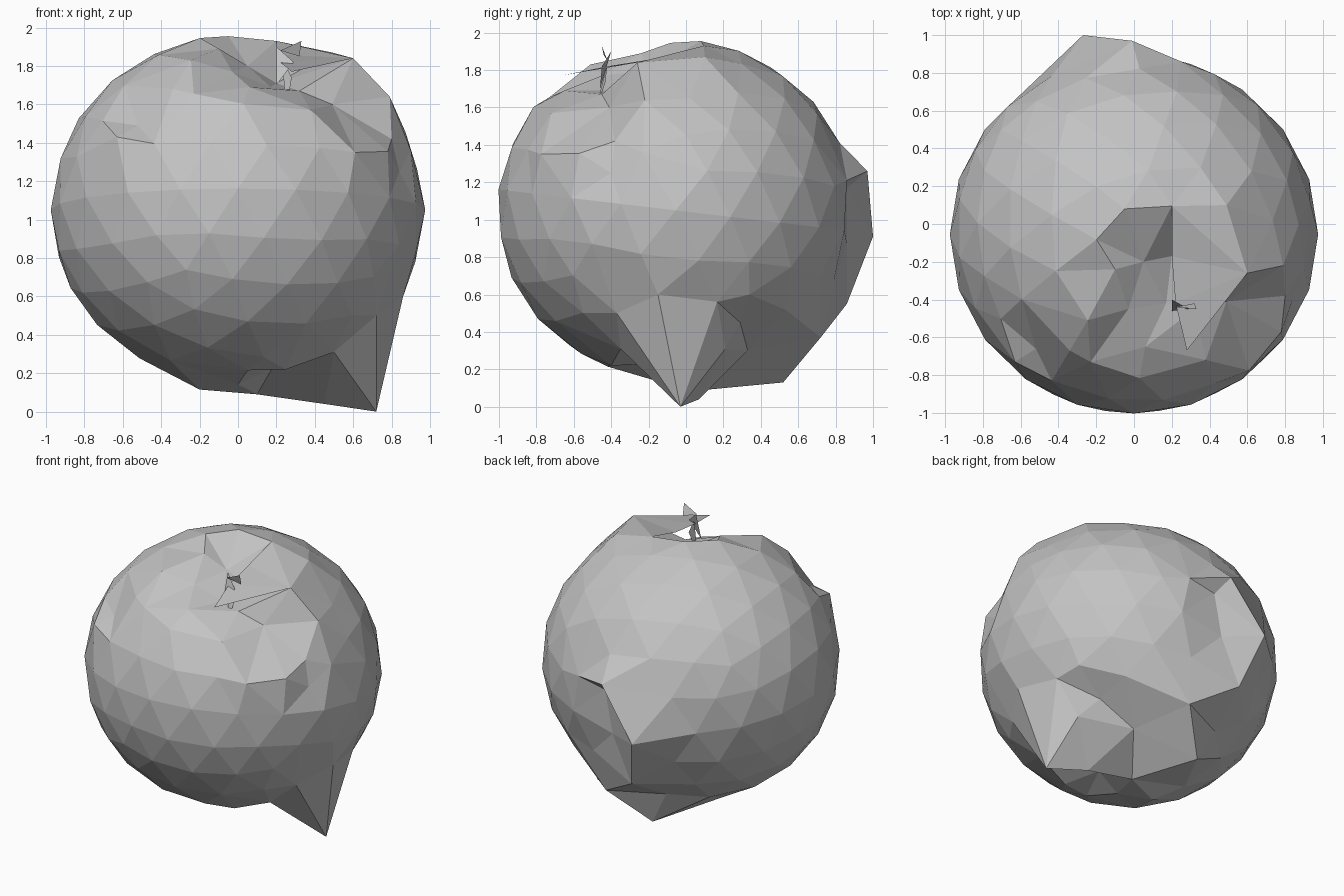
import bpy
import bmesh
from math import radians
from mathutils import Vector, Matrix

default_cube = bpy.data.objects.get("Cube")
if default_cube:
    bpy.data.objects.remove(default_cube, do_unlink=True)

CENTRE = Vector((0, -0.055, 1.05))
RADII = Vector((0.975, 0.955, 0.915))
CLEARANCE = 0.19

# One plain grey for everything
grey = bpy.data.materials.new("stone_grey")
grey.use_nodes = True
colour = (0.55, 0.55, 0.55, 1)
grey.diffuse_color = colour
grey.node_tree.nodes["Principled BSDF"].inputs["Base Color"].default_value = colour


def add_object(name, bm):
    """Turn a bmesh into a flat shaded grey object."""
    mesh = bpy.data.meshes.new(name)
    bm.to_mesh(mesh)
    bm.free()
    mesh.materials.append(grey)
    obj = bpy.data.objects.new(name, mesh)
    bpy.context.scene.collection.objects.link(obj)
    return obj


def add_sheet(name, points):
    """A thin fan of triangles around the first point."""
    bm = bmesh.new()
    verts = [bm.verts.new(p) for p in points]
    for second, third in zip(verts[1:], verts[2:]):
        bm.faces.new((verts[0], second, third))
    add_object(name, bm)


def direction(point):
    return (Vector(point) - CENTRE).normalized()


def ball_points():
    """Evenly spread points of the undamaged, slightly flattened ball."""
    bm = bmesh.new()
    bmesh.ops.create_icosphere(bm, subdivisions=3, radius=1,
                               matrix=Matrix.Rotation(radians(-7), 4, "X"))
    points = [CENTRE + v.co * RADII for v in bm.verts]
    bm.free()
    return points


def add_crumpled_ball(name, dents, pulled):
    """Swap ball points for dents, skin all by direction, then pull out the tips."""
    swaps = [(direction(p), p) for p in dents]
    swaps += [(direction(root), tip) for root, tip in pulled]
    kept = [(direction(p), p) for p in ball_points()
            if all((direction(p) - d).length > CLEARANCE for d, _ in swaps)]
    bm = bmesh.new()
    places = {bm.verts.new(d): place for d, place in kept + swaps}
    bmesh.ops.convex_hull(bm, input=bm.verts[:])
    bmesh.ops.triangulate(bm, faces=bm.faces[:])
    bmesh.ops.recalc_face_normals(bm, faces=bm.faces[:])
    for vert, place in places.items():
        vert.co = place
    add_object(name, bm)


# Twin spike under the left side: root on the ball, then tip
spike_tips = [
    ((0.73, -0.08, 0.36), (0.72, -0.03, 0)),
    ((0.47, 0, 0.2), (0.45, 0.07, 0.04)),
]
spike_base = [
    (0.72, -0.37, 0.5), (0.5, -0.35, 0.31), (0.86, -0.15, 0.6),
    (0.65, 0.21, 0.31),
]

# Crumpled underside with a pit behind the spike
underside = [
    (0.1, 0.1, 0.09), (0.05, -0.42, 0.215), (0.25, -0.4, 0.22),
    (-0.2, -0.05, 0.115), (0.18, -0.14, 0.23), (0.28, 0.33, 0.3),
    (-0.1, 0.52, 0.13), (0.13, 0.72, 0.37), (0.53, 0.29, 0.45),
    (0.75, 0.34, 0.6),
]

# Raised fold on the back
back_fold = [
    (-0.27, 1, 0.91), (-0.01, 0.97, 1.26), (-0.02, 0.86, 0.87),
    (0.04, 0.86, 1.17), (-0.17, 0.86, 0.55), (0.25, 0.86, 1.21),
    (0.18, 0.79, 0.67),
]

# Hollow near the top: upper rim, floor, lower rim
top_hollow = [
    (-0.05, 0.08, 1.955), (0.2, 0.095, 1.93), (0.49, 0.1, 1.87),
    (-0.1, -0.24, 1.89), (-0.245, -0.51, 1.83), (-0.23, -0.73, 1.655),
    (0.05, -0.2, 1.8), (-0.03, -0.45, 1.77),
    (0.2, -0.17, 1.71), (0.17, -0.42, 1.69), (0.06, -0.65, 1.69),
]

# Valley running from the hollow down the left side
side_valley = [
    (0.6, -0.26, 1.84), (0.79, -0.22, 1.64), (0.9, -0.23, 1.36),
    (0.32, -0.45, 1.67), (0.49, -0.41, 1.6), (0.8, -0.38, 1.42),
    (0.84, -0.4, 1.25), (0.38, -0.72, 1.57), (0.61, -0.775, 1.35),
    (0.78, -0.57, 1.355),
]

# Small crease on the right of the front
front_crease = [(-0.63, -0.73, 1.43), (-0.52, -0.66, 1.49), (-0.34, -0.67, 1.68)]

add_crumpled_ball("crumpled_ball", spike_base + underside + back_fold
                  + top_hollow + side_valley + front_crease, spike_tips)

# Loose flap over the hollow
add_sheet("top_flap", [
    (0.6, -0.26, 1.84), (0.28, -0.67, 1.77), (0.22, -0.42, 1.82),
    (0.2, -0.17, 1.86), (0.2, 0.095, 1.93), (0.49, 0.1, 1.87)])

# Small splinters standing on the flap
splinters = {
    "upper_splinter": [(0.22, -0.44, 1.88), (0.32, -0.42, 1.85), (0.33, -0.45, 1.93)],
    "side_splinter": [(0.2, -0.4, 1.9), (0.29, -0.45, 1.82), (0.2, -0.46, 1.7)],
    "lower_splinter": [(0.23, -0.42, 1.84), (0.28, -0.43, 1.74), (0.25, -0.49, 1.56)],
}
for name, points in splinters.items():
    add_sheet(name, points)
